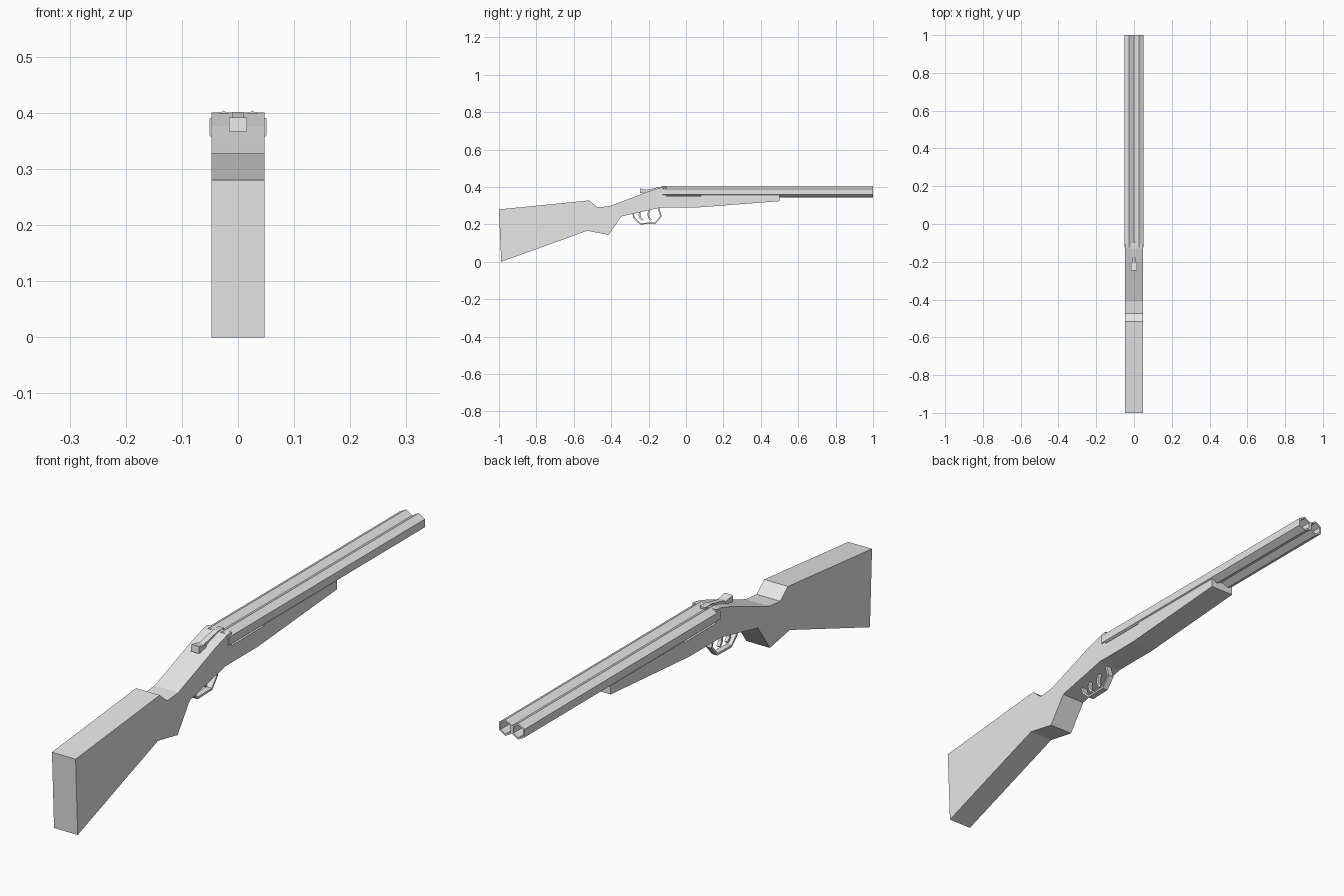
import bpy, bmesh, math
from mathutils import Vector

if "Cube" in bpy.data.objects:
    bpy.data.objects.remove(bpy.data.objects["Cube"])

grey = bpy.data.materials.new("light_grey")
grey.diffuse_color = (0.8, 0.8, 0.8, 1)
grey.use_nodes = True
grey.node_tree.nodes["Principled BSDF"].inputs["Base Color"].default_value = grey.diffuse_color


def finish(bm, name):
    bmesh.ops.recalc_face_normals(bm, faces=bm.faces)
    me = bpy.data.meshes.new(name)
    bm.to_mesh(me)
    bm.free()
    me.materials.append(grey)
    ob = bpy.data.objects.new(name, me)
    bpy.context.collection.objects.link(ob)
    return ob


def extrude_profile(name, points, half, x=0.0):
    """Side outline in (y, z), extruded across x."""
    bm = bmesh.new()
    a = [bm.verts.new((x - half, y, z)) for y, z in points]
    b = [bm.verts.new((x + half, y, z)) for y, z in points]
    bm.faces.new(a)
    bm.faces.new(b[::-1])
    n = len(points)
    for i in range(n):
        j = (i + 1) % n
        bm.faces.new((a[i], b[i], b[j], a[j]))
    return finish(bm, name)


def strip(name, path, thick, half):
    """Bent flat bar that follows a (y, z) path."""
    pts = [Vector(p) for p in path]
    left, right = [], []
    for i, p in enumerate(pts):
        d = (pts[min(i + 1, len(pts) - 1)] - pts[max(i - 1, 0)]).normalized()
        n = Vector((-d.y, d.x)) * thick / 2
        left.append(p + n)
        right.append(p - n)
    return extrude_profile(name, left + right[::-1], half)


def barrel(name, x):
    """Hollow six-sided tube with a closed breech end."""
    bm = bmesh.new()
    rings = []
    for y, r in ((-0.125, 0.0295), (1.0, 0.0295), (1.0, 0.0225), (-0.10, 0.0225)):
        rings.append([bm.verts.new((x + r * math.sin(k * math.pi / 3), y,
                                    0.3745 + r * math.cos(k * math.pi / 3)))
                      for k in range(6)])
    for r0, r1 in zip(rings, rings[1:]):
        for k in range(6):
            m = (k + 1) % 6
            bm.faces.new((r0[k], r0[m], r1[m], r1[k]))
    bm.faces.new(rings[0])
    bm.faces.new(rings[-1])
    return finish(bm, name)


# Shoulder stock, grip and receiver in one outline
extrude_profile("stock_and_receiver", [
    (-1.0, 0.28), (-0.988, 0.0), (-0.527, 0.166), (-0.414, 0.144),
    (-0.345, 0.243), (-0.136, 0.289), (0.045, 0.289), (0.045, 0.351),
    (-0.105, 0.351), (-0.105, 0.401), (-0.13, 0.398), (-0.20, 0.377),
    (-0.275, 0.348), (-0.41, 0.297), (-0.473, 0.291), (-0.517, 0.328)], 0.0475)

# Tapered wooden fore-end
extrude_profile("fore_end", [
    (0.045, 0.289), (0.50, 0.324), (0.50, 0.356), (0.08, 0.356),
    (0.08, 0.351), (0.045, 0.351)], 0.0475)

# Side-by-side barrels
for side, x in (("left", -0.0255), ("right", 0.0255)):
    barrel(side + "_barrel", x)

# Top lever: thin arm and wider thumb tab
extrude_profile("lever_arm", [
    (-0.215, 0.374), (-0.12, 0.392), (-0.095, 0.395), (-0.095, 0.402),
    (-0.13, 0.402), (-0.215, 0.384)], 0.010)
extrude_profile("lever_tab", [
    (-0.247, 0.367), (-0.24, 0.367), (-0.205, 0.374), (-0.205, 0.384),
    (-0.245, 0.392)], 0.016)

# Trigger guard and the two triggers
strip("trigger_guard", [
    (-0.285, 0.258), (-0.275, 0.232), (-0.245, 0.204), (-0.165, 0.206),
    (-0.134, 0.243), (-0.148, 0.290)], 0.008, 0.011)
strip("rear_trigger", [
    (-0.245, 0.270), (-0.249, 0.250), (-0.244, 0.234), (-0.232, 0.222)], 0.009, 0.006)
strip("front_trigger", [
    (-0.193, 0.282), (-0.202, 0.258), (-0.199, 0.238), (-0.187, 0.222)], 0.009, 0.006)
